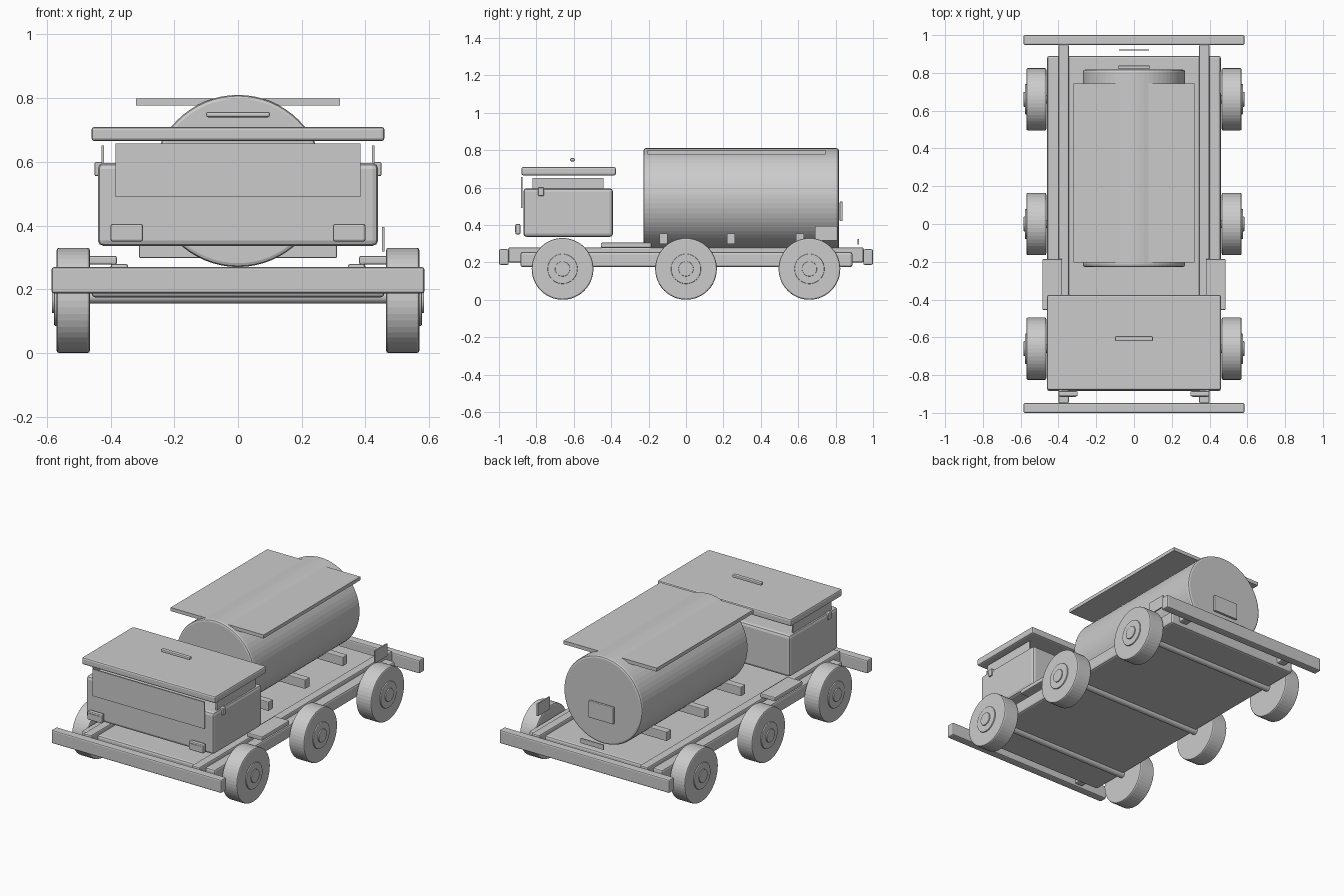
import bpy
import bmesh
from math import pi
from mathutils import Matrix

if "Cube" in bpy.data.objects:
    bpy.data.objects.remove(bpy.data.objects["Cube"], do_unlink=True)

grey = bpy.data.materials.new("plain grey")
grey.use_nodes = True
colour = (0.6, 0.6, 0.6, 1)
grey.diffuse_color = colour
grey.node_tree.nodes["Principled BSDF"].inputs["Base Color"].default_value = colour


def finish(name, bm, bevel, segments=2):
    mesh = bpy.data.meshes.new(name)
    bm.to_mesh(mesh)
    bm.free()
    mesh.materials.append(grey)
    obj = bpy.data.objects.new(name, mesh)
    bpy.context.collection.objects.link(obj)
    if bevel:
        mod = obj.modifiers.new("soft edges", "BEVEL")
        mod.width = bevel
        mod.segments = segments
        mod.limit_method = "ANGLE"
        mod.angle_limit = pi / 4
    return obj


def box(name, x, y, z, bevel=0.0):
    """Box given by its (low, high) range on each axis."""
    bm = bmesh.new()
    bmesh.ops.create_cube(bm, size=1)
    for v in bm.verts:
        for i, (low, high) in enumerate((x, y, z)):
            v.co[i] = high if v.co[i] > 0 else low
    return finish(name, bm, bevel)


def cylinder(name, axis, centre, radius, depth, bevel=0.0, sides=48):
    """Cylinder lying along the x or y axis."""
    bm = bmesh.new()
    turn = Matrix.Rotation(pi / 2, 4, "Y" if axis == "x" else "X")
    bmesh.ops.create_cone(bm, cap_ends=True, segments=sides, radius1=radius,
                          radius2=radius, depth=depth,
                          matrix=Matrix.Translation(centre) @ turn)
    return finish(name, bm, bevel)


def pair(name, x, y, z, bevel=0.0):
    """The same box on both sides of the vehicle."""
    box("left_" + name, x, y, z, bevel)
    box("right_" + name, (-x[1], -x[0]), y, z, bevel)


# Chassis: deck, long rails and bumpers
box("deck", (-0.46, 0.46), (-0.885, 0.89), (0.175, 0.255), 0.012)
pair("rail", (0.345, 0.4), (-0.95, 0.95), (0.2, 0.28), 0.008)
box("front_bumper", (-0.585, 0.585), (-1, -0.948), (0.187, 0.27), 0.008)
box("rear_bumper", (-0.585, 0.585), (0.948, 1), (0.187, 0.27), 0.008)
pair("step", (0.38, 0.485), (-0.455, -0.185), (0.278, 0.305), 0.006)

# Wheels, hubs and axles
wheel_z = 0.165
for place, y in (("front", -0.66), ("middle", 0), ("rear", 0.66)):
    cylinder(place + "_axle", "x", (0, y, 0.177), 0.022, 0.96, sides=24)
    for side, s in (("left", 1), ("right", -1)):
        name = place + "_" + side
        cylinder(name + "_wheel", "x", (s * 0.517, y, wheel_z), wheel_z, 0.105, 0.008)
        cylinder(name + "_hub", "x", (s * 0.56, y, wheel_z), 0.08, 0.034, 0.004)
        cylinder(name + "_hub_cap", "x", (s * 0.565, y, wheel_z), 0.04, 0.038, 0.003, 32)

# Cab with its windows and roof
box("cab_body", (-0.44, 0.44), (-0.87, -0.39), (0.336, 0.596), 0.018)
box("windscreen", (-0.385, 0.385), (-0.881, -0.873), (0.49, 0.657))
pair("side_window", (0.42, 0.428), (-0.82, -0.44), (0.49, 0.652))
box("cab_roof", (-0.46, 0.46), (-0.88, -0.375), (0.665, 0.71), 0.01)
box("roof_light", (-0.1, 0.1), (-0.62, -0.594), (0.74, 0.757), 0.006)
pair("door_handle", (0.42, 0.45), (-0.79, -0.76), (0.555, 0.6), 0.005)

# Headlights with a slim raised lens
pair("headlight", (0.298, 0.4), (-0.912, -0.885), (0.35, 0.405), 0.007)
pair("headlight_lens", (0.31, 0.388), (-0.915, -0.91), (0.361, 0.394))

# Tank, its saddles and top plate
cylinder("tank", "y", (0, 0.295, 0.54), 0.27, 1.045, 0.012, 64)
for place, y in (("front", -0.12), ("middle", 0.24), ("rear", 0.61)):
    box(place + "_saddle", (-0.31, 0.31), (y - 0.022, y + 0.022), (0.298, 0.355), 0.004)
box("tank_top_plate", (-0.32, 0.32), (-0.205, 0.745), (0.777, 0.799))
box("tank_rear_hatch", (-0.085, 0.085), (0.822, 0.838), (0.42, 0.525), 0.004)

# Small rear plates
box("side_flag", (0.452, 0.46), (0.69, 0.81), (0.318, 0.395))
box("rear_number_plate", (-0.08, 0.08), (0.918, 0.924), (0.295, 0.325))
